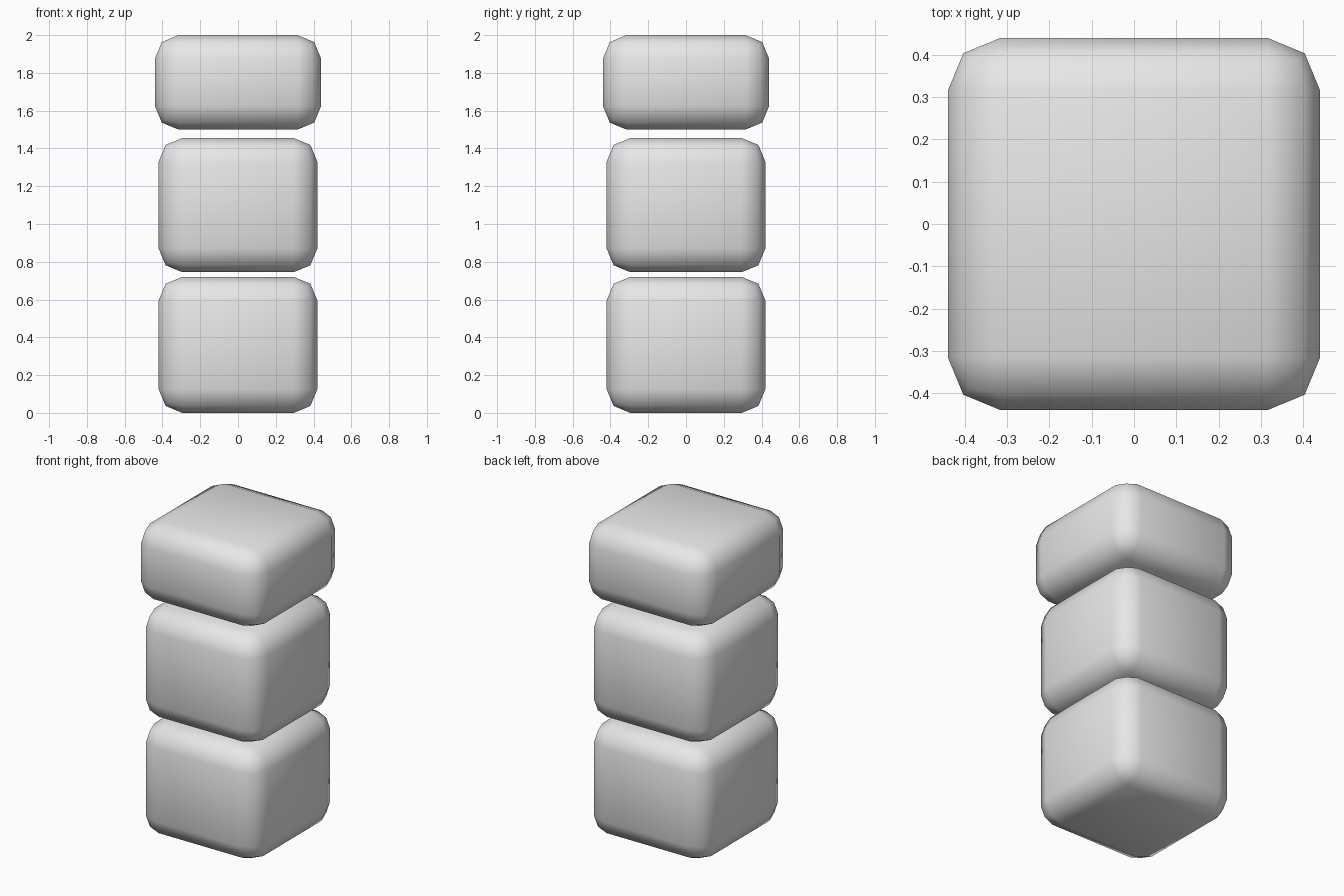
import bpy

cube = bpy.data.objects.get("Cube")
if cube:
    bpy.data.objects.remove(cube, do_unlink=True)

# Single plain grey material
grey = bpy.data.materials.new("light_grey")
grey.use_nodes = True
colour = (0.8, 0.8, 0.8, 1.0)
grey.diffuse_color = colour
grey.node_tree.nodes["Principled BSDF"].inputs["Base Color"].default_value = colour


def rounded_block(name, width, bottom, top, radius=0.125):
    """Square block with two-segment rounded edges and smooth shading."""
    bpy.ops.mesh.primitive_cube_add(size=1, location=(0, 0, (bottom + top) / 2))
    block = bpy.context.object
    block.name = name
    block.scale = (width, width, top - bottom)
    bpy.ops.object.transform_apply(location=False, rotation=False, scale=True)
    bevel = block.modifiers.new("rounded_edges", "BEVEL")
    bevel.width = radius
    bevel.segments = 2
    bpy.ops.object.modifier_apply(modifier=bevel.name)
    bpy.ops.object.shade_smooth()
    block.data.materials.append(grey)
    return block


# Stack of three separate blocks, the top one wider and flatter
rounded_block("bottom_block", 0.84, 0.0, 0.72)
rounded_block("middle_block", 0.84, 0.745, 1.455)
rounded_block("top_block", 0.88, 1.5, 2.0)
